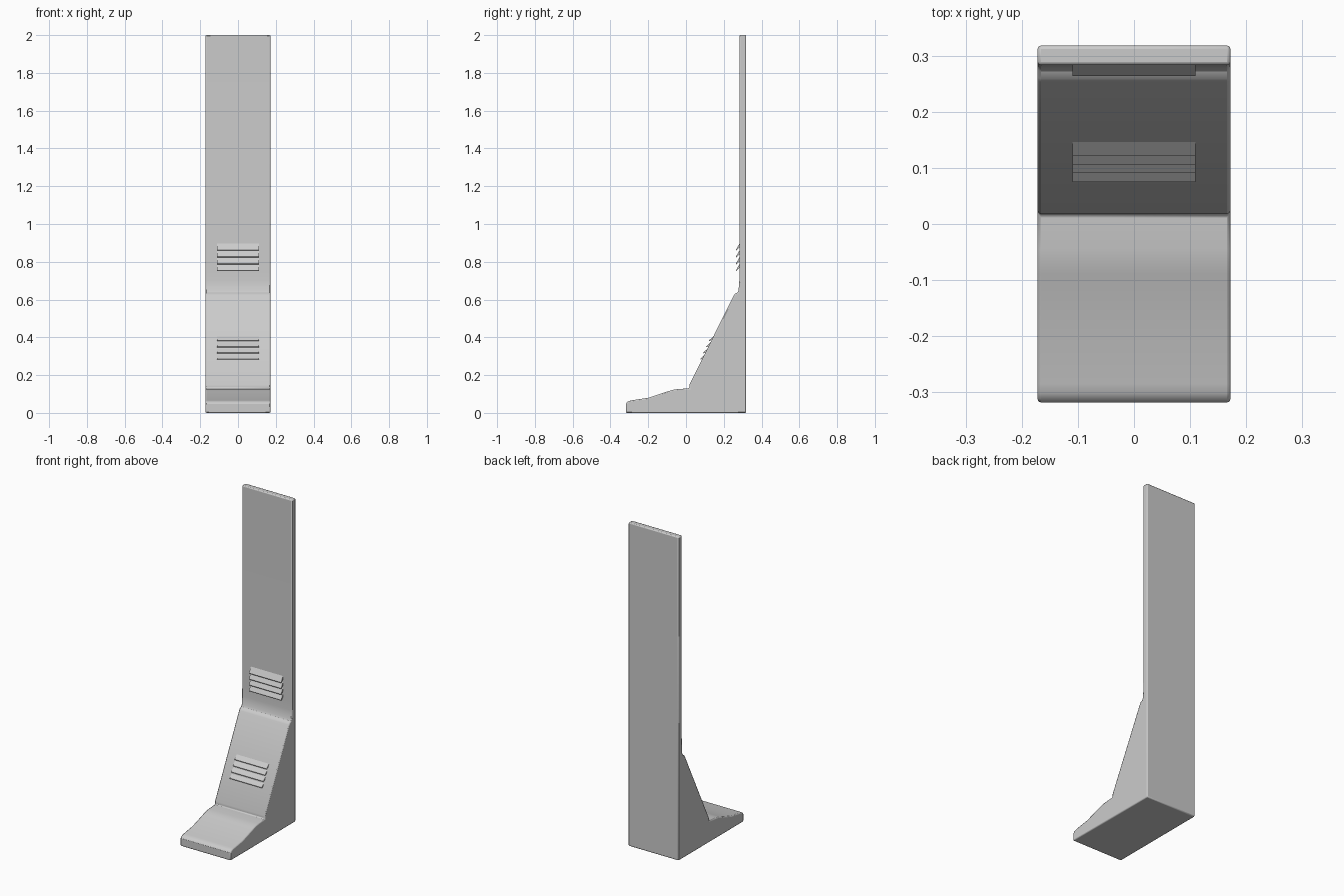
import bpy, bmesh

if "Cube" in bpy.data.objects:
    bpy.data.objects.remove(bpy.data.objects["Cube"])


def extrude_profile(name, profile, half_width):
    """Extrude a (y, z) outline symmetrically along x."""
    bm = bmesh.new()
    face = bm.faces.new([bm.verts.new((-half_width, y, z)) for y, z in profile])
    geom = bmesh.ops.extrude_face_region(bm, geom=[face])["geom"]
    verts = [g for g in geom if isinstance(g, bmesh.types.BMVert)]
    bmesh.ops.translate(bm, verts=verts, vec=(2 * half_width, 0, 0))
    bmesh.ops.recalc_face_normals(bm, faces=bm.faces)
    mesh = bpy.data.meshes.new(name)
    bm.to_mesh(mesh)
    bm.free()
    obj = bpy.data.objects.new(name, mesh)
    bpy.context.collection.objects.link(obj)
    return obj


def louvre(name, top, step, tip, under):
    """Four slats: each slopes from the panel down to an overhanging lip."""
    for i in range(4):
        y, z = top[0] + i * step[0], top[1] + i * step[1]
        ty, tz = y + tip[0], z + tip[1]
        profile = [(y, z), (ty, tz), (ty + 0.002, tz - 0.004),
                   (y + under[0], z + under[1])]
        extrude_profile(f"{name}_{i + 1}", profile, 0.11)


# Main body: toe, sloping lower panel and tall thin back panel in one outline
body = extrude_profile("kiosk_body", [
    (-0.318, 0), (-0.318, 0.048), (-0.312, 0.057), (-0.302, 0.063),
    (-0.285, 0.067), (-0.20, 0.080), (-0.09, 0.116), (-0.07, 0.122),
    (-0.045, 0.126), (0.018, 0.130), (0.018, 0.150), (0.253, 0.621),
    (0.259, 0.630), (0.272, 0.637), (0.278, 0.648), (0.282, 0.70),
    (0.283, 0.75), (0.283, 2.0), (0.318, 2.0), (0.318, 0)], 0.172)
bevel = body.modifiers.new("edge_rounding", "BEVEL")
bevel.width = 0.006
bevel.segments = 2
bevel.limit_method = "ANGLE"
bevel.angle_limit = 0.8
bpy.context.view_layer.objects.active = body
body.select_set(True)
bpy.ops.object.shade_smooth_by_angle()

# Louvred vents on the upright and on the slope
louvre("upper_vent_slat", (0.285, 0.90), (0, -0.0363), (-0.021, -0.037), (0, -0.022))
louvre("lower_vent_slat", (0.150, 0.41), (-0.0157, -0.0327), (-0.028, -0.026), (-0.010, -0.022))
